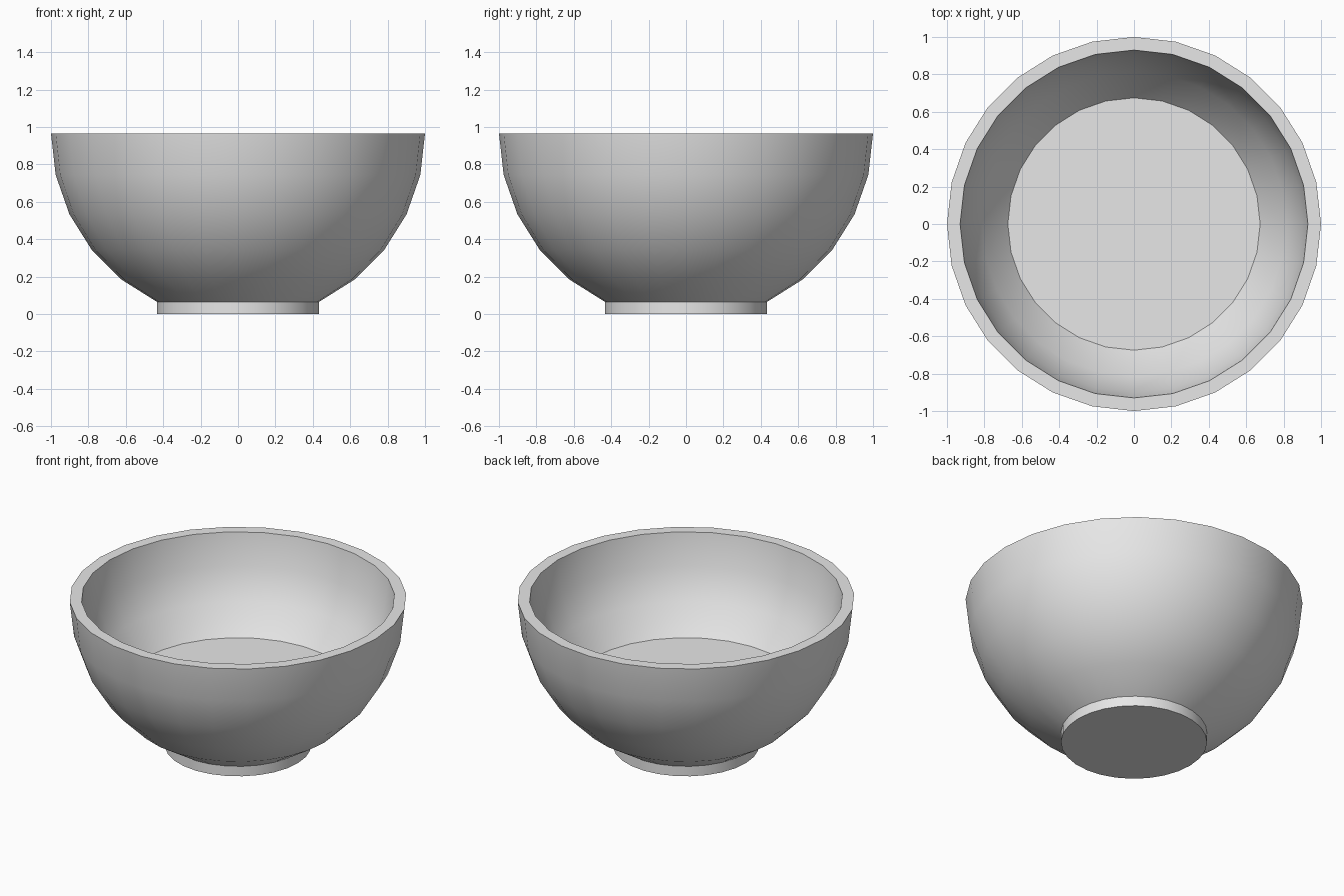
import bpy, bmesh, math

if "Cube" in bpy.data.objects:
    bpy.data.objects.remove(bpy.data.objects["Cube"])

SIDES = 28
STEP = 2 * math.pi / SIDES
RIM_Z = 0.966

# One plain grey
grey = bpy.data.materials.new("light_grey")
grey.diffuse_color = (0.8, 0.8, 0.8, 1)
grey.use_nodes = True
grey.node_tree.nodes["Principled BSDF"].inputs["Base Color"].default_value = grey.diffuse_color


def lathe(name, profile):
    """Revolve (radius, z) points around z and cap both ends."""
    bm = bmesh.new()
    rings = [[bm.verts.new((r * math.cos(i * STEP), r * math.sin(i * STEP), z))
              for i in range(SIDES)] for r, z in profile]
    for a, b in zip(rings, rings[1:]):
        for i in range(SIDES):
            j = (i + 1) % SIDES
            bm.faces.new((a[i], a[j], b[j], b[i]))
    bm.faces.new(list(reversed(rings[0])))
    bm.faces.new(rings[-1])
    bmesh.ops.recalc_face_normals(bm, faces=bm.faces)
    mesh = bpy.data.meshes.new(name)
    bm.to_mesh(mesh)
    bm.free()
    mesh.materials.append(grey)
    ob = bpy.data.objects.new(name, mesh)
    bpy.context.collection.objects.link(ob)
    bpy.ops.object.select_all(action='DESELECT')
    ob.select_set(True)
    bpy.context.view_layer.objects.active = ob
    bpy.ops.object.shade_smooth_by_angle(angle=math.radians(30))
    return ob


# Foot, then the outer hemisphere up to the rim
foot_r = math.cos(5 * STEP)
outer = [(math.cos(k * STEP), RIM_Z - math.sin(k * STEP)) for k in range(5, -1, -1)]

# Inner wall curves from the rim down to the flat floor
inner_end = math.radians(43.5)
inner = [(0.93 * math.cos(inner_end * k / 3), RIM_Z - 0.835 * math.sin(inner_end * k / 3))
         for k in range(4)]

lathe("bowl", [(foot_r, 0)] + outer + inner)
